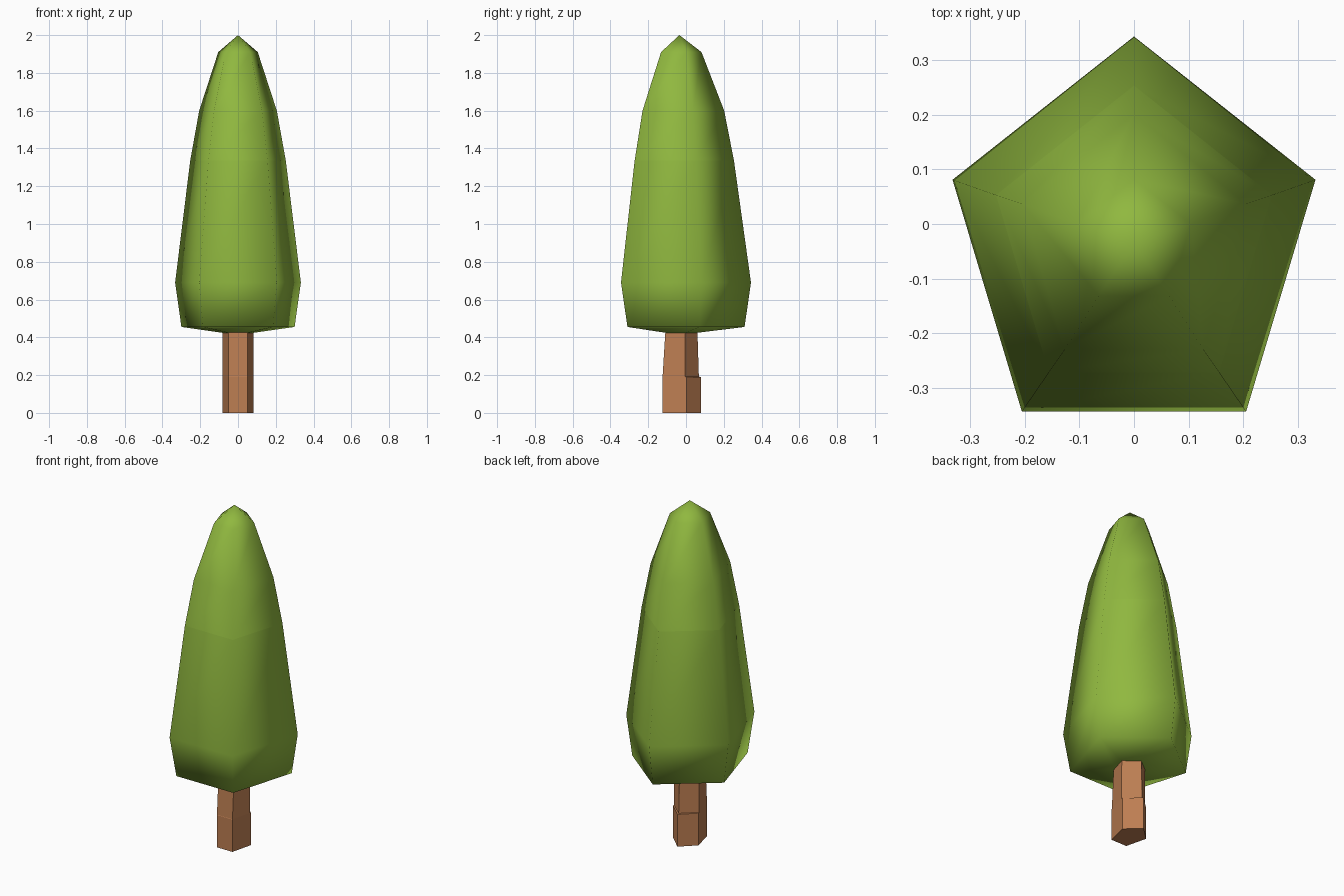
import bpy, math

if "Cube" in bpy.data.objects:
    bpy.data.objects.remove(bpy.data.objects["Cube"])


def material(name, colour):
    m = bpy.data.materials.new(name)
    m.diffuse_color = (*colour, 1)
    m.use_nodes = True
    m.node_tree.nodes["Principled BSDF"].inputs["Base Color"].default_value = m.diffuse_color
    return m


def loft(name, rings, mat, smooth=False, tip=None, cap=False):
    """Skin five-sided rings (z, x radius, front y, back y), corner at the back."""
    verts, faces = [], []
    front = math.cos(math.pi / 5)
    for z, rx, y0, y1 in rings:
        ry = (y1 - y0) / (1 + front)
        for i in range(5):
            a = math.pi / 2 + i * math.tau / 5
            verts.append((rx * math.cos(a), y1 - ry + ry * math.sin(a), z))
    for r in range(len(rings) - 1):
        for i in range(5):
            j = (i + 1) % 5
            faces.append((r * 5 + i, r * 5 + j, r * 5 + 5 + j, r * 5 + 5 + i))
    if cap:
        faces.append((4, 3, 2, 1, 0))
    if tip:
        top = len(verts) - 5
        verts.append(tip)
        faces += [(top + i, top + (i + 1) % 5, top + 5) for i in range(5)]
    mesh = bpy.data.meshes.new(name)
    mesh.from_pydata(verts, [], faces)
    mesh.materials.append(mat)
    for p in mesh.polygons:
        p.use_smooth = smooth
    obj = bpy.data.objects.new(name, mesh)
    bpy.context.collection.objects.link(obj)
    return obj


leaf = material("leaf green", (0.28, 0.48, 0.05))
bark = material("bark brown", (0.51, 0.21, 0.085))

# Trunk: wider foot with a small step, then a slight taper
loft("trunk", [(0, 0.087, -0.125, 0.08), (0.19, 0.087, -0.125, 0.08),
               (0.192, 0.086, -0.124, 0.068), (0.45, 0.086, -0.108, 0.06)],
     bark, cap=True)

# Lower foliage, closed underneath
loft("lower_foliage", [(0.423, 0.08, -0.10, 0.05), (0.455, 0.315, -0.31, 0.31),
                       (0.69, 0.35, -0.344, 0.344), (1.335, 0.266, -0.272, 0.254)],
     leaf, smooth=True, cap=True)

# Upper foliage, tapering to the tip
loft("upper_foliage", [(1.335, 0.266, -0.272, 0.254), (1.6, 0.216, -0.23, 0.202),
                       (1.91, 0.11, -0.132, 0.082)],
     leaf, smooth=True, tip=(0, -0.035, 2.0))
